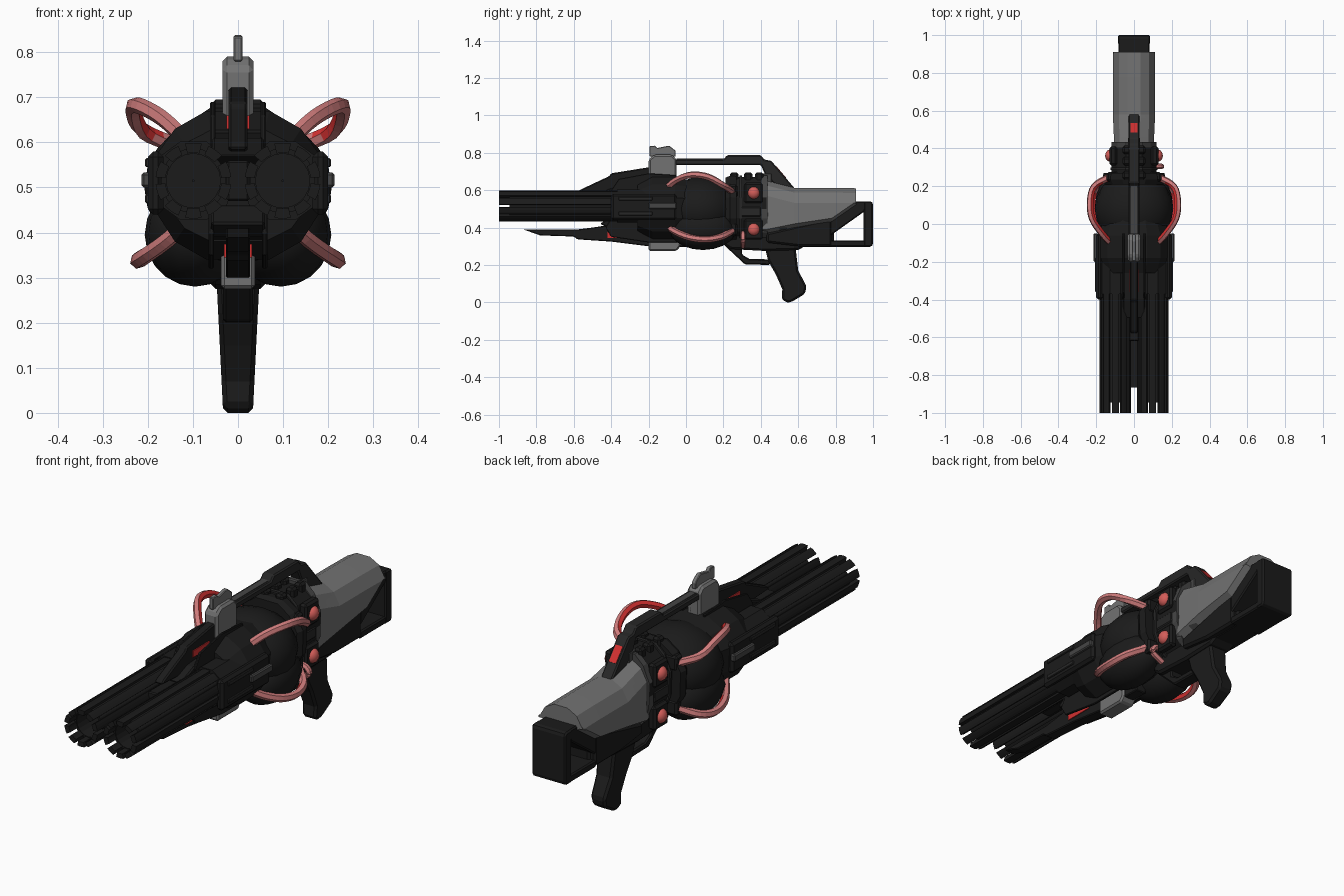
import bpy, bmesh, math
from mathutils import Vector, noise

if "Cube" in bpy.data.objects:
    bpy.data.objects.remove(bpy.data.objects["Cube"])

def mat(name, c):
    m = bpy.data.materials.new(name)
    m.diffuse_color = (*c, 1)
    m.use_nodes = True
    m.node_tree.nodes["Principled BSDF"].inputs["Base Color"].default_value = m.diffuse_color
    return m

BLACK = mat("black", (0.011, 0.011, 0.011))
CHAR = mat("charcoal", (0.02, 0.02, 0.02))
GREY = mat("grey", (0.17, 0.17, 0.17))
DARK = mat("dark_grey", (0.06, 0.06, 0.06))
PINK = mat("hose_pink", (0.62, 0.2, 0.2))
RED = mat("red", (0.65, 0.03, 0.03))
DOME = mat("dome_red", (0.65, 0.11, 0.1))

def obj(name, bm, *mats, bevel=0, smooth=False):
    bmesh.ops.recalc_face_normals(bm, faces=bm.faces)
    me = bpy.data.meshes.new(name)
    if smooth:
        for f in bm.faces:
            f.smooth = True
    bm.to_mesh(me)
    bm.free()
    for m in mats:
        me.materials.append(m)
    o = bpy.data.objects.new(name, me)
    bpy.context.collection.objects.link(o)
    if bevel:
        b = o.modifiers.new("bevel", "BEVEL")
        b.width, b.segments, b.limit_method = bevel, 1, "ANGLE"
    return o

def skin(bm, rings, closed=False):
    """Bridge rings of points; cap the ends unless closed into a loop."""
    vs = [[bm.verts.new(p) for p in r] for r in rings]
    n = len(vs[0])
    for a, b in zip(vs, vs[1:] + ([vs[0]] if closed else [])):
        for i in range(n):
            bm.faces.new((a[i], a[(i + 1) % n], b[(i + 1) % n], b[i]))
    if not closed:
        bm.faces.new(vs[0])
        bm.faces.new(vs[-1])

def side(name, prof, x0, x1, m, bevel=0.006, taper=0):
    """Extrude a (y, z) profile between two x values; taper widens it with height."""
    bm = bmesh.new()
    skin(bm, [[(x * (1 + taper * z), y, z) for y, z in prof] for x in (x0, x1)])
    return obj(name, bm, m, bevel=bevel)

def box(name, x0, x1, y0, y1, z0, z1, m, bevel=0.005):
    return side(name, [(y0, z0), (y1, z0), (y1, z1), (y0, z1)], x0, x1, m, bevel)

def loft(name, half, stations, m, bevel=0.0):
    """Mirror a half section (x, z) about x = 0; stations are (y, x scale, z scale) about z 0.5."""
    sec = half + [(-x, z) for x, z in reversed(half)]
    bm = bmesh.new()
    skin(bm, [[(x * sx, y, 0.5 + (z - 0.5) * sz) for x, z in sec] for y, sx, sz in stations])
    return obj(name, bm, m, bevel=bevel)

def ring(name, cx, cz, y0, y1, r0, r1, m, n=20, a0=0, a1=None):
    """Tube along y, or an arc-shaped slat when a1 is given."""
    bm = bmesh.new()
    k = n if a1 is None else n + 1
    span = 2 * math.pi if a1 is None else a1 - a0
    rings = []
    for i in range(k):
        a = a0 + span * i / n
        c, s = math.cos(a), math.sin(a)
        rings.append([(cx + r * c, y, cz + r * s) for r, y in ((r0, y0), (r1, y0), (r1, y1), (r0, y1))])
    skin(bm, rings, a1 is None)
    return obj(name, bm, m)

def ball(name, c, r, m, u=16, v=10):
    bm = bmesh.new()
    bmesh.ops.create_uvsphere(bm, u_segments=u, v_segments=v, radius=1)
    for w in bm.verts:
        w.co = Vector(c) + Vector([a * b for a, b in zip(w.co, r)])
    return obj(name, bm, m, smooth=True)

def hose(name, pts, r, s):
    """Sweep a hexagon along a smooth path; faces turned inwards are red."""
    P = [Vector(p) for p in pts]
    P = [2 * P[0] - P[1]] + P + [2 * P[-1] - P[-2]]
    path = []
    for i in range(1, len(P) - 2):
        a, b, c, d = P[i - 1:i + 3]
        for j in range(4):
            t = j / 4
            path.append(0.5 * (2 * b + (c - a) * t + (2 * a - 5 * b + 4 * c - d) * t * t
                               + (3 * b - a - 3 * c + d) * t ** 3))
    path.append(P[-2])
    rings = []
    for i, p in enumerate(path):
        t = (path[min(i + 1, len(path) - 1)] - path[max(i - 1, 0)]).normalized()
        u = t.cross(Vector((0.3 * s, 0, 1))).normalized()
        w = t.cross(u)
        rings.append([p + r * (math.cos(k * math.pi / 3) * u + math.sin(k * math.pi / 3) * w) for k in range(6)])
    bm = bmesh.new()
    skin(bm, rings)
    bmesh.ops.recalc_face_normals(bm, faces=bm.faces)
    for f in bm.faces:
        f.material_index = 1 if f.normal.x * s < -0.55 else 0
    return obj(name, bm, PINK, RED)

# twin barrel clusters, side brackets, lobes, hoses and domes
UPPER = [(0.115, -0.11, 0.605), (0.17, -0.05, 0.655), (0.222, 0.03, 0.682), (0.232, 0.12, 0.67),
         (0.21, 0.2, 0.625), (0.13, 0.25, 0.59)]
LOWER = [(0.115, -0.11, 0.42), (0.16, -0.06, 0.38), (0.207, 0.02, 0.347), (0.222, 0.11, 0.337),
         (0.2, 0.19, 0.352), (0.13, 0.25, 0.385)]
N = 10
for s, tag in ((1, "right"), (-1, "left")):
    cx, cz = 0.099 * s, 0.515
    for i in range(N):
        a = 2 * math.pi * (i + 0.5) / N
        ring(f"barrel_slat_{tag}_{i}", cx, cz, -1.0, -0.15, 0.062, 0.084, BLACK, 3, a - 0.22, a + 0.22)
    ring(f"barrel_core_{tag}", cx, cz, -0.945, -0.15, 0.06, 0.072, BLACK)
    ring(f"barrel_plug_{tag}", cx, cz, -0.42, -0.4, 0.002, 0.062, BLACK)
    ring(f"barrel_shroud_{tag}", cx, cz, -0.37, -0.15, 0.07, 0.092, BLACK, 10)
    box(f"side_bracket_{tag}", *sorted((0.165 * s, 0.2 * s)), -0.4, -0.05, 0.44, 0.58, BLACK, 0.012)
    box(f"side_clip_{tag}", *sorted((0.19 * s, 0.214 * s)), -0.2, -0.05, 0.5, 0.533, DARK)
    for z0 in (0.465, 0.545):
        box(f"bracket_rib_{tag}", *sorted((0.19 * s, 0.206 * s)), -0.36, -0.18, z0, z0 + 0.02, CHAR, 0.003)
    ball(f"lower_lobe_{tag}", (0.095 * s, 0.09, 0.395), (0.112, 0.18, 0.115), BLACK)
    for w, pts, zd in (("upper", UPPER, 0.585), ("lower", LOWER, 0.39)):
        hose(f"{w}_hose_{tag}", [(x * s, y, z) for x, y, z in pts], 0.018, s)
        ball(f"{w}_hose_socket_{tag}", (0.115 * s, -0.115, pts[0][2]), (0.027, 0.03, 0.027), BLACK, 8, 6)
        ball(f"{w}_dome_{tag}", (0.125 * s, 0.362, zd), (0.028, 0.033, 0.033), DOME, 12, 8)
        box(f"{w}_dome_mount_{tag}", *sorted((0.09 * s, 0.13 * s)), 0.31, 0.41, zd - 0.055, zd + 0.055, BLACK, 0.01)
        box(f"{w}_rear_clamp_{tag}", *sorted((0.07 * s, 0.145 * s)), 0.225, 0.275, pts[-1][2] - 0.03, pts[-1][2] + 0.04,
            BLACK, 0.01)
    box(f"receiver_vent_{tag}", *sorted((0.1 * s, 0.12 * s)), 0.29, 0.4, 0.46, 0.51, CHAR)
    # small posts on top of the receiver
    for y in (0.235, 0.31, 0.37):
        box(f"top_post_{tag}", *sorted((0.02 * s, 0.06 * s)), y, y + 0.045, 0.6, 0.695, BLACK, 0.01)
    # channel walls shielding the red lights beside the fins
    side(f"top_wall_{tag}", [(-0.4, 0.6), (-0.36, 0.66), (-0.2, 0.69), (-0.05, 0.68), (-0.05, 0.55), (-0.4, 0.55)],
         *sorted((0.05 * s, 0.062 * s)), BLACK, 0.003)
    side(f"bottom_wall_{tag}", [(-0.43, 0.4), (-0.4, 0.35), (-0.2, 0.32), (0.0, 0.32), (0.0, 0.45), (-0.4, 0.45)],
         *sorted((0.053 * s, 0.065 * s)), BLACK, 0.003)
    box(f"top_light_{tag}", *sorted((0.02 * s, 0.025 * s)), -0.36, -0.24, 0.63, 0.66, RED, 0)
    box(f"bottom_light_{tag}", *sorted((0.025 * s, 0.031 * s)), -0.42, -0.28, 0.345, 0.375, RED, 0)

hose("feed_loop", [(0.09, 0.305, 0.37), (0.135, 0.305, 0.36), (0.145, 0.305, 0.33), (0.09, 0.305, 0.3)], 0.014, 1)

# central body
ball("core_body", (0, 0.08, 0.5), (0.208, 0.2, 0.17), BLACK, 20, 12)
octa = [(0.07, 0.34), (0.14, 0.38), (0.185, 0.45), (0.19, 0.56), (0.14, 0.63), (0.07, 0.67)]
loft("front_collar", octa, [(-0.26, 0.85, 0.75), (-0.18, 1, 1), (-0.06, 1, 1), (0.02, 0.85, 0.9)], BLACK)
loft("rear_collar", octa, [(0.21, 0.8, 0.98), (0.235, 0.88, 1.04), (0.27, 0.85, 1.02)], BLACK)
loft("receiver", octa, [(0.26, 0.62, 1.0), (0.43, 0.62, 1.0)], BLACK)
loft("receiver_rib", octa, [(0.285, 0.66, 1.05), (0.3, 0.66, 1.05)], CHAR)
loft("receiver_band", octa, [(0.405, 0.62, 1.05), (0.435, 0.62, 1.05)], DARK)
box("center_spine", -0.025, 0.025, -0.62, 0.0, 0.47, 0.56, BLACK)

# upper and lower front fins
side("top_fin", [(-0.58, 0.585), (-0.57, 0.6), (-0.41, 0.675), (-0.4, 0.69), (-0.2, 0.722), (-0.05, 0.72),
                 (-0.05, 0.6), (-0.3, 0.57)], -0.021, 0.021, BLACK)
side("top_fin_base", [(-0.5, 0.57), (-0.4, 0.61), (-0.2, 0.625), (-0.05, 0.65), (-0.05, 0.55), (-0.4, 0.55)],
     -0.058, 0.058, BLACK)
side("bottom_fin", [(-0.87, 0.39), (-0.78, 0.358), (-0.6, 0.352), (-0.58, 0.337), (-0.4, 0.325), (-0.2, 0.3),
                    (0.05, 0.295), (0.05, 0.42), (-0.3, 0.43), (-0.5, 0.4), (-0.58, 0.39)], -0.027, 0.027, BLACK, 0.004)
side("bottom_fin_base", [(-0.46, 0.42), (-0.4, 0.39), (-0.2, 0.38), (0.0, 0.33), (0.0, 0.46), (-0.4, 0.46)],
     -0.06, 0.06, BLACK)

# grey front sight and lower bracket
side("front_sight", [(-0.2, 0.645), (-0.2, 0.765), (-0.17, 0.79), (-0.075, 0.79), (-0.05, 0.765), (-0.05, 0.645)],
     -0.034, 0.034, GREY, 0.01)
side("sight_blade", [(-0.195, 0.78), (-0.195, 0.835), (-0.165, 0.838), (-0.155, 0.825), (-0.09, 0.838), (-0.055, 0.81),
                     (-0.055, 0.78)], -0.01, 0.01, GREY, 0.003)
side("lower_bracket", [(-0.2, 0.275), (-0.05, 0.275), (-0.03, 0.3), (-0.03, 0.36), (-0.2, 0.36)], -0.038, 0.038,
     GREY, 0.008)

# carry handle
side("handle_bar", [(-0.06, 0.735), (-0.06, 0.765), (0.2, 0.765), (0.22, 0.787), (0.4, 0.787), (0.42, 0.762),
                    (0.455, 0.758), (0.585, 0.605), (0.5, 0.6), (0.42, 0.69), (0.4, 0.735)], -0.029, 0.029, CHAR)
box("handle_strip", -0.015, 0.015, -0.05, 0.2, 0.762, 0.768, DARK, 0)
side("handle_light", [(0.48, 0.722), (0.53, 0.663), (0.535, 0.667), (0.485, 0.726)], -0.018, 0.018, RED, 0)
box("handle_foot", -0.032, 0.032, 0.4, 0.46, 0.62, 0.69, DARK)

# grey rear housing with camouflage patches near its front and lower edge
bm = bmesh.new()
rings = []
for y, zb, zt, hw in ((0.41, 0.37, 0.655, 0.098), (0.43, 0.37, 0.65, 0.105), (0.58, 0.40, 0.612, 0.112),
                      (0.78, 0.43, 0.612, 0.112), (0.91, 0.52, 0.61, 0.112)):
    h = [(hw * 0.7, zb), (hw, zb + 0.02), (hw, zt - 0.08), (hw * 0.72, zt - 0.025), (hw * 0.3, zt)]
    rings.append([(x, y, z) for x, z in h] + [(-x, y, z) for x, z in reversed(h)])
skin(bm, rings)
for ax, lo, hi in ((1, 0.42, 0.9), (2, 0.38, 0.64)):
    k = lo
    while k < hi:
        n = Vector((0, 0, 0)); n[ax] = 1
        bmesh.ops.bisect_plane(bm, geom=bm.verts[:] + bm.edges[:] + bm.faces[:], plane_co=n * k, plane_no=n)
        k += 0.02
for f in bm.faces:
    c = f.calc_center_median()
    v = noise.noise(Vector((abs(c.x) * 4, c.y * 11, c.z * 13)))
    low = max(0, 0.5 - c.z) + max(0, 0.5 - c.y)
    f.material_index = 1 if c.y < 0.72 and v + 2.2 * low > 0.45 else 0
obj("rear_housing", bm, GREY, DARK)

# lower frame, open stock, butt plate
side("lower_frame", [(0.2, 0.31), (0.24, 0.285), (0.42, 0.275), (0.6, 0.28), (0.63, 0.297), (0.79, 0.297), (0.79, 0.44),
                     (0.42, 0.41), (0.25, 0.42)], -0.06, 0.06, BLACK, 0.01)
side("stock_cheek", [(0.43, 0.32), (0.6, 0.3), (0.78, 0.3), (0.78, 0.45), (0.43, 0.37)], -0.083, 0.083, BLACK, 0.01)
side("stock_lower_bar", [(0.77, 0.297), (0.98, 0.297), (0.98, 0.332), (0.77, 0.332)], -0.083, 0.083, BLACK)
side("stock_diagonal", [(0.77, 0.355), (0.955, 0.487), (0.975, 0.54), (0.9, 0.54), (0.77, 0.45)], -0.083, 0.083, BLACK)
side("butt_plate", [(0.95, 0.297), (0.99, 0.297), (1.0, 0.31), (1.0, 0.53), (0.99, 0.54), (0.95, 0.54)],
     -0.086, 0.086, BLACK, 0.008)

# pistol grip and trigger guard
side("grip", [(0.42, 0.3), (0.44, 0.22), (0.48, 0.15), (0.515, 0.07), (0.512, 0.015), (0.54, 0.0), (0.56, 0.0),
              (0.635, 0.045), (0.645, 0.085), (0.6, 0.17), (0.585, 0.3)], -0.033, 0.033, BLACK, 0.01, 1.5)
side("trigger_guard", [(0.2, 0.31), (0.315, 0.203), (0.45, 0.2), (0.45, 0.23), (0.34, 0.232), (0.3, 0.255),
                       (0.3, 0.3)], -0.033, 0.033, BLACK)
